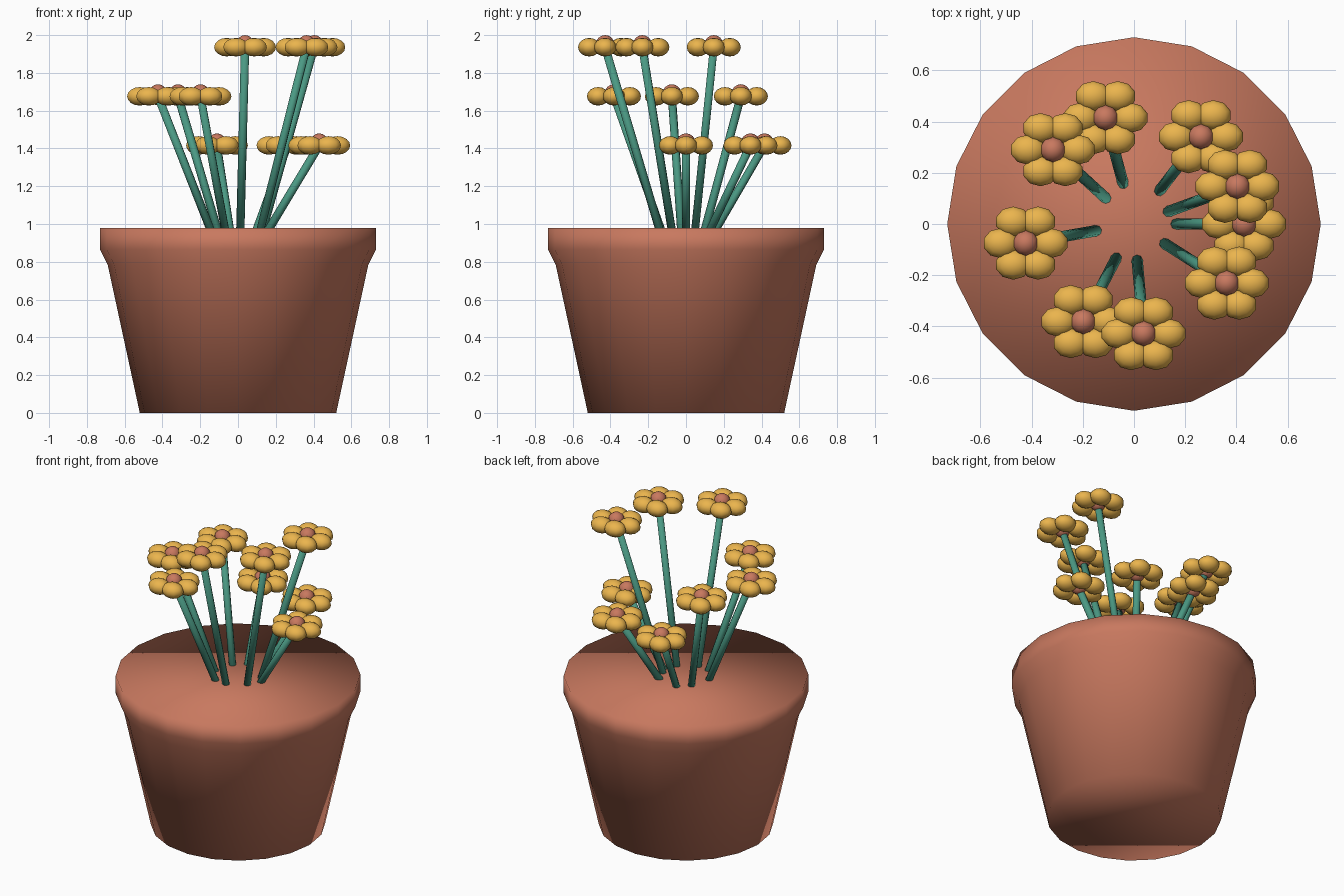
import bpy, bmesh, math
from mathutils import Vector, Matrix

if "Cube" in bpy.data.objects:
    bpy.data.objects.remove(bpy.data.objects["Cube"])


def material(name, rgb):
    m = bpy.data.materials.new(name)
    m.diffuse_color = (*rgb, 1)
    m.use_nodes = True
    m.node_tree.nodes["Principled BSDF"].inputs["Base Color"].default_value = m.diffuse_color
    return m


TERRACOTTA = material("terracotta", (0.58, 0.19, 0.115))
GREEN = material("stem_green", (0.07, 0.32, 0.23))
YELLOW = material("petal_yellow", (0.83, 0.46, 0.075))


def add_object(name, bm, mat):
    for f in bm.faces:
        f.smooth = True
    mesh = bpy.data.meshes.new(name)
    bm.to_mesh(mesh)
    bm.free()
    mesh.materials.append(mat)
    ob = bpy.data.objects.new(name, mesh)
    bpy.context.collection.objects.link(ob)
    return ob


def ellipsoid(bm, centre, radii, segments, rings):
    mat = Matrix.Translation(centre) @ Matrix.Diagonal((*radii, 1))
    bmesh.ops.create_uvsphere(bm, u_segments=segments, v_segments=rings, radius=1, matrix=mat)


# Solid flower pot: 20-sided stack of rings with flat caps
SIDES = 20
bm = bmesh.new()
rings = []
for r, z in [(0.52, 0), (0.69, 0.785), (0.73, 0.865), (0.73, 0.98)]:
    rings.append([bm.verts.new((r * math.cos(2 * math.pi * i / SIDES),
                                r * math.sin(2 * math.pi * i / SIDES), z))
                  for i in range(SIDES)])
for a, b in zip(rings, rings[1:]):
    for i in range(SIDES):
        j = (i + 1) % SIDES
        bm.faces.new((a[i], a[j], b[j], b[i]))
bm.faces.new(rings[0][::-1])
bm.faces.new(rings[-1])
add_object("pot", bm, TERRACOTTA)

# Nine flowers fanned out by the golden angle at three heights
for n in range(9):
    ang = math.radians(137.5 * n)
    out = Vector((math.cos(ang), math.sin(ang), 0))
    base = out * 0.12 + Vector((0, 0, 0.90))
    head = out * 0.43 + Vector((0, 0, 1.416 + 0.26 * (n % 3)))

    # Leaning stem
    bm = bmesh.new()
    d = head - base
    mat = Matrix.Translation((base + head) / 2) @ d.to_track_quat('Z', 'Y').to_matrix().to_4x4()
    bmesh.ops.create_cone(bm, cap_ends=True, segments=8, radius1=0.022, radius2=0.022,
                          depth=d.length, matrix=mat)
    add_object(f"stem_{n + 1}", bm, GREEN)

    # Six rounded petals
    bm = bmesh.new()
    for k in range(6):
        t = math.radians(60 * k)
        offset = Vector((math.cos(t), math.sin(t), 0)) * 0.097
        ellipsoid(bm, head + offset, (0.07, 0.059, 0.049), 10, 8)
    add_object(f"petals_{n + 1}", bm, YELLOW)

    # Flower centre
    bm = bmesh.new()
    ellipsoid(bm, head + Vector((0, 0, 0.014)), (0.05, 0.05, 0.05), 10, 8)
    add_object(f"flower_centre_{n + 1}", bm, TERRACOTTA)
